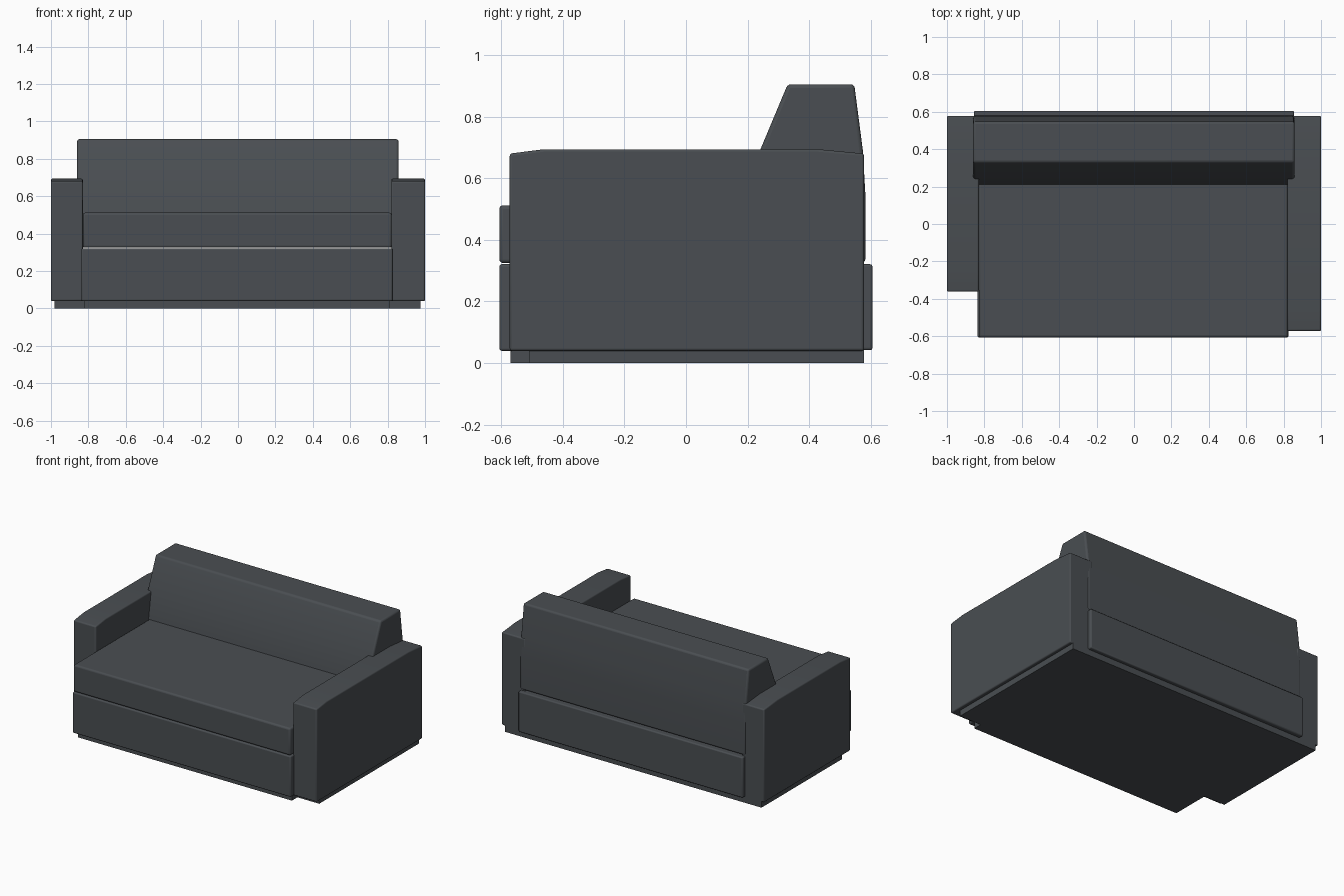
import bpy, bmesh, math

if "Cube" in bpy.data.objects:
    bpy.data.objects.remove(bpy.data.objects["Cube"])

slate = bpy.data.materials.new("dark slate fabric")
slate.diffuse_color = (0.068, 0.076, 0.084, 1)
slate.use_nodes = True
slate.node_tree.nodes["Principled BSDF"].inputs["Base Color"].default_value = slate.diffuse_color


def extrude_x(name, profile, x0, x1, bevel=0.008):
    """Extrude a (y, z) outline along x and round its edges softly."""
    bm = bmesh.new()
    face = bm.faces.new([bm.verts.new((x0, y, z)) for y, z in profile])
    new = bmesh.ops.extrude_face_region(bm, geom=[face])["geom"]
    bmesh.ops.translate(bm, vec=(x1 - x0, 0, 0),
                        verts=[v for v in new if isinstance(v, bmesh.types.BMVert)])
    bmesh.ops.recalc_face_normals(bm, faces=bm.faces)
    mesh = bpy.data.meshes.new(name)
    bm.to_mesh(mesh)
    bm.free()
    mesh.materials.append(slate)
    obj = bpy.data.objects.new(name, mesh)
    bpy.context.collection.objects.link(obj)
    if bevel:
        mod = obj.modifiers.new("soft edges", "BEVEL")
        mod.width = bevel
        mod.segments = 3
        mod.limit_method = "ANGLE"
        mod.angle_limit = math.radians(25)
    bpy.ops.object.select_all(action="DESELECT")
    obj.select_set(True)
    bpy.context.view_layer.objects.active = obj
    bpy.ops.object.shade_smooth_by_angle(angle=math.radians(35))
    return obj


def box(name, x0, x1, y0, y1, z0, z1, bevel=0.008):
    return extrude_x(name, [(y0, z0), (y1, z0), (y1, z1), (y0, z1)], x0, x1, bevel)


def arm(name, x0, x1, front):
    """Armrest with a top that dips slightly at both ends."""
    extrude_x(name, [(front, 0.04), (0.578, 0.04), (0.578, 0.68),
                     (0.43, 0.694), (front + 0.11, 0.694), (front, 0.68)], x0, x1)


# Armrests: the left one is shorter
arm("left_armrest", -1.0, -0.83, -0.362)
arm("right_armrest", 0.82, 1.0, -0.572)

# Seat cushion and the base below it
box("seat_cushion", -0.83, 0.822, -0.606, 0.55, 0.325, 0.512, 0.012)
box("base", -0.837, 0.826, -0.606, 0.57, 0.04, 0.321)
box("rear_base_panel", -0.855, 0.855, 0.55, 0.605, 0.042, 0.321)

# Sloping backrest
extrude_x("backrest", [(0.18, 0.326), (0.582, 0.326), (0.582, 0.55), (0.574, 0.69),
                       (0.546, 0.905), (0.33, 0.905), (0.24, 0.69), (0.212, 0.512)],
          -0.86, 0.858, 0.012)

# Recessed plinth under each section
box("left_plinth", -0.98, -0.82, -0.30, 0.578, 0, 0.05, 0)
box("middle_plinth", -0.82, 0.81, -0.57, 0.578, 0, 0.05, 0)
box("right_plinth", 0.81, 0.976, -0.51, 0.578, 0, 0.05, 0)
